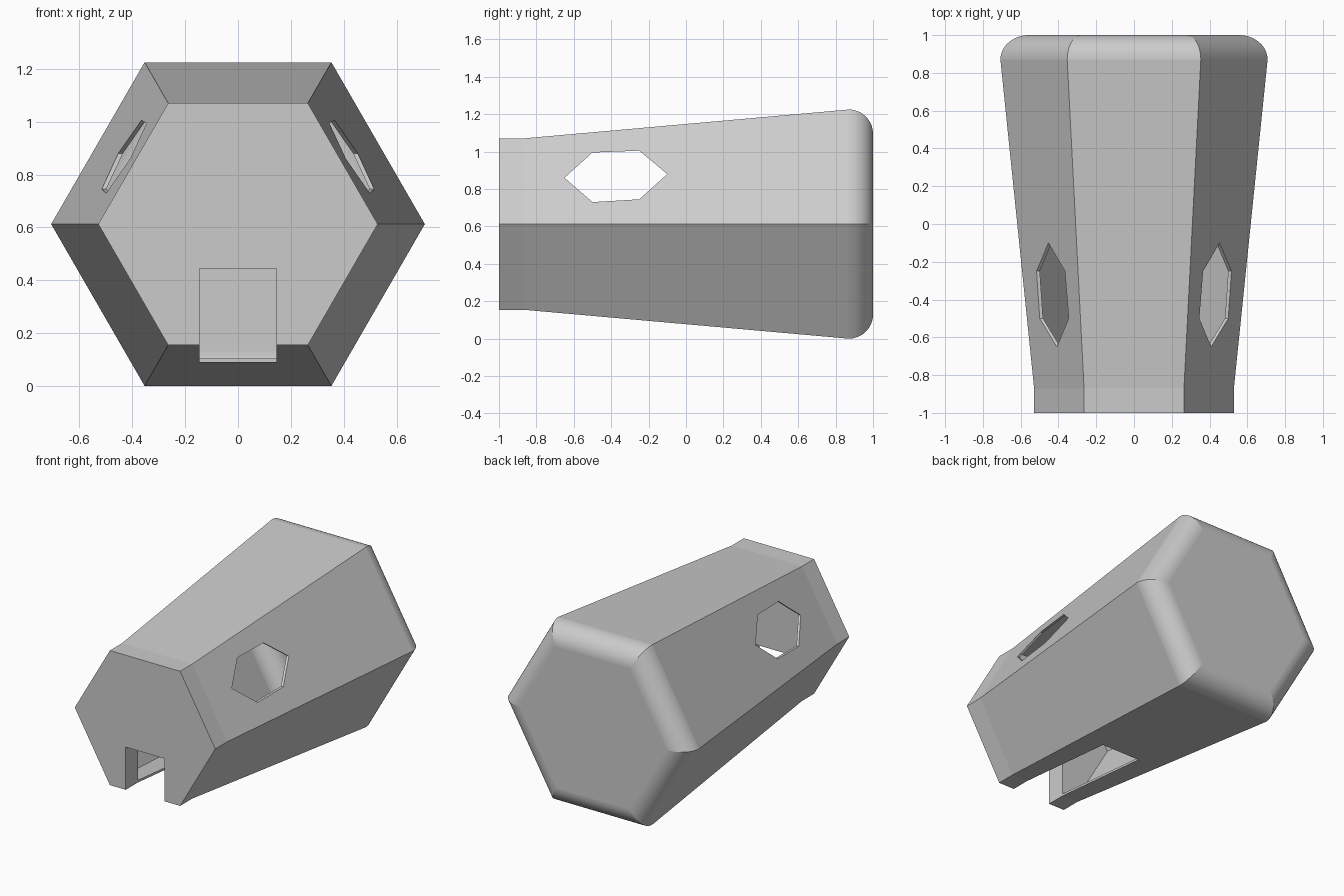
import bpy, bmesh
from math import sin, cos, pi

if "Cube" in bpy.data.objects:
    bpy.data.objects.remove(bpy.data.objects["Cube"])

CZ, FILLET, WALL, CAP = 0.6125, 0.13, 0.015, 0.13


def finish(bm, name):
    bmesh.ops.recalc_face_normals(bm, faces=bm.faces)
    me = bpy.data.meshes.new(name)
    bm.to_mesh(me)
    bm.free()
    ob = bpy.data.objects.new(name, me)
    bpy.context.collection.objects.link(ob)
    return ob


def hex_loft(name, profile, flat_bands):
    """Loft six-sided rings along y; profile holds (y, centre-to-flat distance)."""
    bm = bmesh.new()
    rings = []
    for y, a in profile:
        r = a / cos(pi / 6)
        rings.append([bm.verts.new((r * cos(k * pi / 3), y, CZ + r * sin(k * pi / 3)))
                      for k in range(6)])
    for i, (p, q) in enumerate(zip(rings, rings[1:])):
        for k in range(6):
            n = (k + 1) % 6
            f = bm.faces.new((p[k], p[n], q[n], q[k]))
            f.smooth = i >= flat_bands
        for k in range(6):
            bm.edges.get((p[k], q[k])).smooth = False
    bm.faces.new(rings[0])
    bm.faces.new(rings[-1])
    return finish(bm, name)


def prism(name, outline, half):
    """Extrude a (y, z) outline across x."""
    bm = bmesh.new()
    f = bm.faces.new([bm.verts.new((-half, y, z)) for y, z in outline])
    ext = bmesh.ops.extrude_face_region(bm, geom=[f])
    bmesh.ops.translate(bm, vec=(2 * half, 0, 0),
                        verts=[v for v in ext["geom"] if isinstance(v, bmesh.types.BMVert)])
    return finish(bm, name)


def rounded_end(inset, steps=12):
    r = FILLET - inset
    return [(1 - FILLET + r * sin(t), CZ - FILLET + r * cos(t))
            for t in (i * pi / 2 / steps for i in range(steps + 1))]


# Tapered hexagonal housing with a rounded back rim
housing = hex_loft("hex_housing",
                   [(-1, 0.458), (-1 + CAP, 0.458)] + rounded_end(0), 2)

# Hollow inside, behind the thick front cap
cavity = hex_loft("cavity_cutter",
                  [(-1 + CAP, 0.458 - WALL)] + rounded_end(WALL), 1)

# Six-sided window through both upper sides
window = prism("window_cutter", [(-0.65, 0.86), (-0.5, 0.995), (-0.25, 1.005),
                                 (-0.1, 0.88), (-0.25, 0.745), (-0.5, 0.73)], 1)

# Slot through the front cap and the floor
slot = prism("slot_cutter", [(-1.2, -0.1), (-0.13, -0.1), (-0.13, 0.445), (-1.2, 0.445)], 0.145)

bpy.context.view_layer.objects.active = housing
for cutter in (cavity, window, slot):
    cutter.hide_render = True
    mod = housing.modifiers.new(cutter.name, 'BOOLEAN')
    mod.operation = 'DIFFERENCE'
    mod.solver = 'EXACT'
    mod.object = cutter
    bpy.ops.object.modifier_apply(modifier=mod.name)
    bpy.data.objects.remove(cutter)
